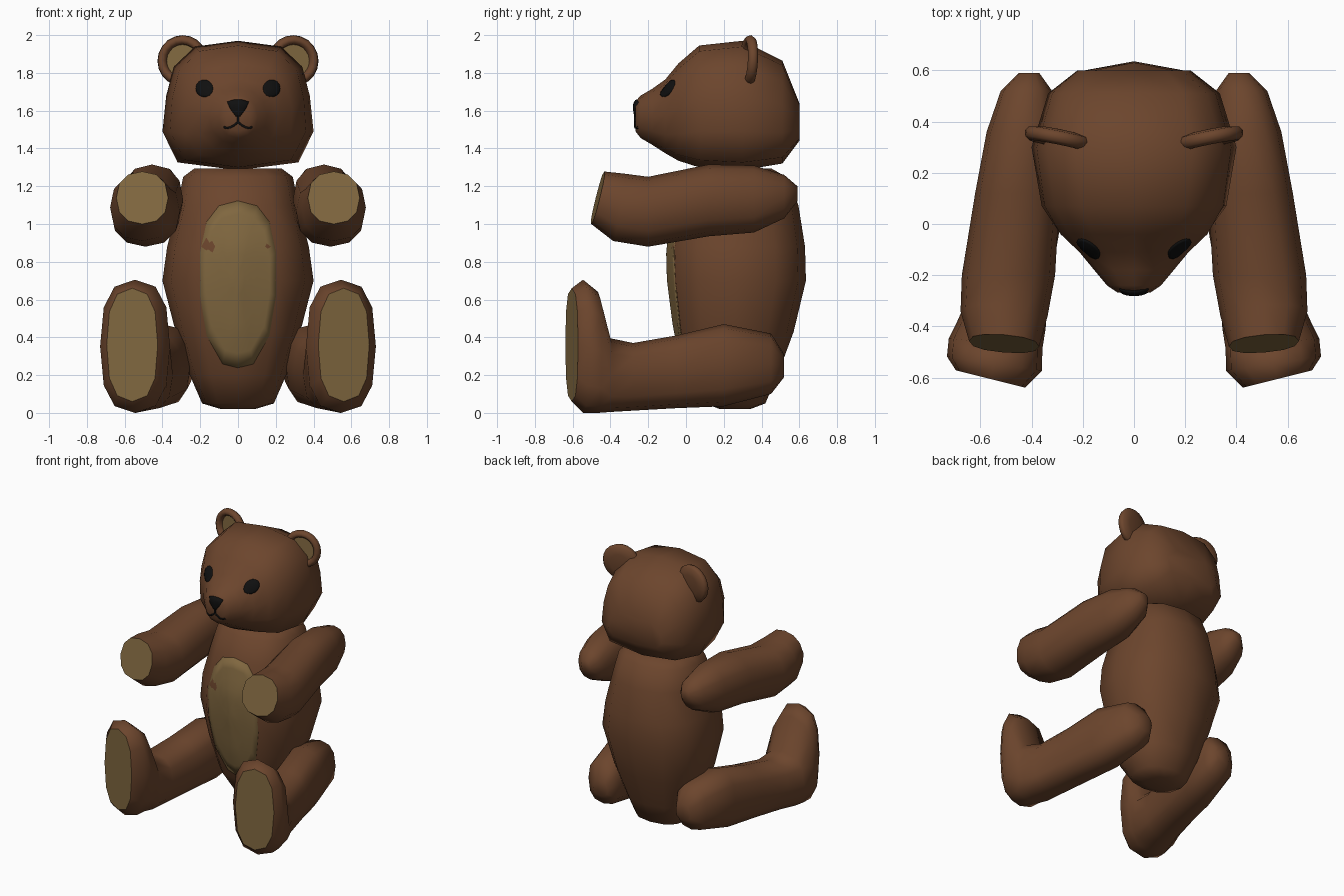
import bpy, bmesh, math
from mathutils import Vector
from mathutils.bvhtree import BVHTree

if "Cube" in bpy.data.objects:
    bpy.data.objects.remove(bpy.data.objects["Cube"])


def material(name, rgb):
    m = bpy.data.materials.new(name)
    m.diffuse_color = (*rgb, 1)
    m.use_nodes = True
    m.node_tree.nodes["Principled BSDF"].inputs["Base Color"].default_value = m.diffuse_color
    return m


BROWN = material("brown_fur", (0.15, 0.06, 0.026))
TAN = material("tan_felt", (0.215, 0.135, 0.05))
BLACK = material("black", (0.005, 0.005, 0.005))
N = 12


def oval(power=2.3):
    """Twelve-sided superellipse of unit radius, starting at the top."""
    pts = []
    for i in range(N):
        a = math.pi / 2 - math.tau * i / N
        c, s = math.cos(a), math.sin(a)
        pts.append((math.copysign(abs(c) ** (2 / power), c),
                    math.copysign(abs(s) ** (2 / power), s)))
    return pts


def loft(name, rings, mats=(BROWN,), felt_end=False):
    """Skin rings of points; the last cap may be a flat felt pad."""
    bm = bmesh.new()
    rows = [[bm.verts.new(p) for p in r] for r in rings]
    for a, b in zip(rows, rows[1:]):
        for i in range(N):
            j = (i + 1) % N
            bm.faces.new((a[i], a[j], b[j], b[i]))
    bm.faces.new(rows[0])
    end = bm.faces.new(rows[-1])
    bmesh.ops.recalc_face_normals(bm, faces=bm.faces)
    for f in bm.faces:
        f.smooth = True
    if felt_end:
        end.smooth = False
        end.material_index = 1
    return finish(name, bm, mats)


def finish(name, bm, mats):
    me = bpy.data.meshes.new(name)
    bm.to_mesh(me)
    bm.free()
    ob = bpy.data.objects.new(name, me)
    bpy.context.collection.objects.link(ob)
    for m in mats:
        me.materials.append(m)
    return ob


def tree(ob):
    bm = bmesh.new()
    bm.from_mesh(ob.data)
    t = BVHTree.FromBMesh(bm)
    bm.free()
    return t


def project(t, x, z, lift=0.0):
    """Point on the front of a surface at x, z, lifted outwards."""
    hit, nrm, _, _ = t.ray_cast(Vector((x, -3, z)), Vector((0, 1, 0)))
    if hit is None:
        hit, nrm, _, _ = t.find_nearest(Vector((x, -0.3, z)))
    if nrm.y > 0:
        nrm = -nrm
    return hit + nrm * lift


def patch(name, t, outline, mat, lift, bulge=0.0):
    """Thin piece laid over a surface, with a skirt sunk into it."""
    bm = bmesh.new()
    cx = sum(p[0] for p in outline) / len(outline)
    cz = sum(p[1] for p in outline) / len(outline)
    mid = bm.verts.new(project(t, cx, cz, lift + bulge))
    steps = [(k / 6, lift + bulge * (1 - (k / 6) ** 2)) for k in range(1, 7)] + [(1, -0.01)]
    prev = None
    for f, h in steps:
        row = [bm.verts.new(project(t, cx + (x - cx) * f, cz + (z - cz) * f, h)) for x, z in outline]
        for i in range(len(row)):
            j = (i + 1) % len(row)
            bm.faces.new((mid, row[i], row[j]) if prev is None else (prev[i], row[i], row[j], prev[j]))
        prev = row
    bmesh.ops.recalc_face_normals(bm, faces=bm.faces)
    if mid.normal.y > 0:
        bmesh.ops.reverse_faces(bm, faces=bm.faces)
    for f in bm.faces:
        f.smooth = True
    return finish(name, bm, (mat,))


# Body: stacked ovals (z, half width, front y, back y)
BODY = [(0.02, 0.09, 0.18, 0.34), (0.05, 0.19, 0.10, 0.42), (0.20, 0.255, 0.0, 0.485),
        (0.43, 0.33, -0.06, 0.57), (0.70, 0.40, -0.095, 0.635), (0.88, 0.375, -0.10, 0.63),
        (1.10, 0.32, -0.05, 0.595), (1.25, 0.29, 0.03, 0.53), (1.295, 0.23, 0.10, 0.45)]
body = loft("body", [[(u * w, (f + b) / 2 + v * (b - f) / 2, z) for u, v in oval(2.4)]
                     for z, w, f, b in BODY])

# Belly panel
body_tree = tree(body)
belly = [(0, 1.12), (0.10, 1.095), (0.165, 1.01), (0.20, 0.85), (0.20, 0.62),
         (0.165, 0.41), (0.08, 0.26), (0, 0.24)]
belly += [(-x, z) for x, z in belly[-2:0:-1]]
patch("belly_panel", body_tree, belly, TAN, 0.006)

# Head: square-jawed sections tapering to a round snout (y, half width, low z, high z, roundness)
half = [(0, 1), (0.57, 0.91), (0.85, 0.60), (0.95, 0.15), (1, -0.40), (0.80, -0.88), (0, -1)]
jaw = half + [(-x, z) for x, z in half[-2:0:-1]]
HEAD = [(0.60, 0.22, 1.44, 1.64, 0), (0.51, 0.335, 1.32, 1.865, 0), (0.30, 0.40, 1.285, 1.97, 0),
        (0.07, 0.365, 1.30, 1.945, 0.1), (-0.04, 0.295, 1.335, 1.85, 0.4),
        (-0.11, 0.215, 1.375, 1.765, 0.8), (-0.18, 0.155, 1.42, 1.715, 1),
        (-0.24, 0.105, 1.455, 1.68, 1), (-0.267, 0.065, 1.49, 1.65, 1)]
head = loft("head", [[((u * (1 - k) + p * k) * w, y,
                       (lo + hi) / 2 + (v * (1 - k) + q * k) * (hi - lo) / 2)
                      for (u, v), (p, q) in zip(jaw, oval(2.1))] for y, w, lo, hi, k in HEAD])
head_tree = tree(head)

# Nose
nose = [(-0.055, 1.645), (-0.02, 1.655), (0.02, 1.655), (0.055, 1.645), (0.042, 1.61),
        (0.012, 1.57), (-0.012, 1.57), (-0.042, 1.61)]
patch("nose", head_tree, nose, BLACK, 0.006, 0.008)

# Mouth: a short stem and two curled strokes
cu = bpy.data.curves.new("mouth", "CURVE")
cu.dimensions = "3D"
cu.bevel_depth = 0.006
cu.bevel_resolution = 1
strokes = [[(0, 1.575), (0, 1.55), (0, 1.535)]]
strokes += [[(0, 1.54), (s * 0.02, 1.523), (s * 0.04, 1.512), (s * 0.058, 1.508), (s * 0.074, 1.514)]
            for s in (-1, 1)]
for st in strokes:
    sp = cu.splines.new("POLY")
    sp.points.add(len(st) - 1)
    for pt, (x, z) in zip(sp.points, st):
        pt.co = (*project(head_tree, x, z, 0.002), 1)
cu.materials.append(BLACK)
bpy.context.collection.objects.link(bpy.data.objects.new("mouth", cu))

# Arms and legs: (y, centre x, half width, low z, high z, yaw slant, pitch slant)
ARM = [(0.59, 0.41, 0.04, 1.12, 1.20, 0, 0), (0.52, 0.42, 0.10, 1.03, 1.26, 0, 0),
       (0.36, 0.435, 0.14, 0.955, 1.31, 0, 0), (0.12, 0.455, 0.165, 0.935, 1.315, 0, 0),
       (-0.20, 0.49, 0.182, 0.88, 1.25, 0, 0), (-0.35, 0.507, 0.17, 0.91, 1.265, 0.05, 0.2),
       (-0.467, 0.507, 0.137, 1.0, 1.278, 0.08, 0.25)]
LEG = [(0.52, 0.34, 0.06, 0.19, 0.31, 0, 0), (0.45, 0.36, 0.125, 0.10, 0.42, 0, 0),
       (0.20, 0.40, 0.145, 0.035, 0.47, 0, 0), (-0.05, 0.445, 0.15, 0.025, 0.41, 0, 0),
       (-0.28, 0.49, 0.155, 0.012, 0.37, 0, 0), (-0.40, 0.52, 0.175, 0.005, 0.395, 0.05, 0),
       (-0.465, 0.54, 0.183, 0.0, 0.64, 0.1, 0), (-0.545, 0.545, 0.185, 0.0, 0.705, 0.15, 0),
       (-0.605, 0.56, 0.135, 0.06, 0.66, 0.25, 0)]


def limb(name, sections, side, power):
    rings = []
    for y, cx, w, lo, hi, yaw, pitch in sections:
        h = (hi - lo) / 2
        rings.append([(side * (cx + u * w), y + yaw * u * w + pitch * v * h, lo + h + v * h)
                      for u, v in oval(power)])
    loft(name, rings, (BROWN, TAN), True)


# Ear: turned profile (radius, depth) with a raised rim in front and a domed back
RIM = [(0.0, 0.004), (0.085, 0.004), (0.09, -0.018), (0.11, -0.03), (0.128, -0.018),
       (0.135, 0.004), (0.122, 0.022), (0.07, 0.032), (0.0, 0.036)]


def ear(name, side):
    bm = bmesh.new()
    vs = [bm.verts.new((r, d, 0)) for r, d in RIM]
    es = [bm.edges.new(p) for p in zip(vs, vs[1:])]
    bmesh.ops.spin(bm, geom=vs + es, cent=(0, 0, 0), axis=(0, 1, 0), angle=math.tau, steps=20)
    bmesh.ops.remove_doubles(bm, verts=bm.verts, dist=0.0005)
    bmesh.ops.recalc_face_normals(bm, faces=bm.faces)
    for f in bm.faces:
        c = f.calc_center_median()
        inner = math.hypot(c.x, c.z) < 0.086 and c.y < 0.01
        f.smooth = not inner
        f.material_index = int(inner)
    ob = finish(name, bm, (BROWN, TAN))
    ob.location = (side * 0.295, 0.335, 1.865)
    ob.rotation_euler = (-0.05, 0, side * 0.2)


for side, tag in ((1, "left"), (-1, "right")):
    limb(tag + "_arm", ARM, side, 2.3)
    limb(tag + "_leg", LEG, side, 2.6)
    ear(tag + "_ear", side)
    eye = [(side * 0.177 + 0.045 * math.cos(a), 1.717 + 0.045 * math.sin(a))
           for a in (math.tau * i / 14 for i in range(14))]
    patch(tag + "_eye", head_tree, eye, BLACK, 0.005, 0.01)
